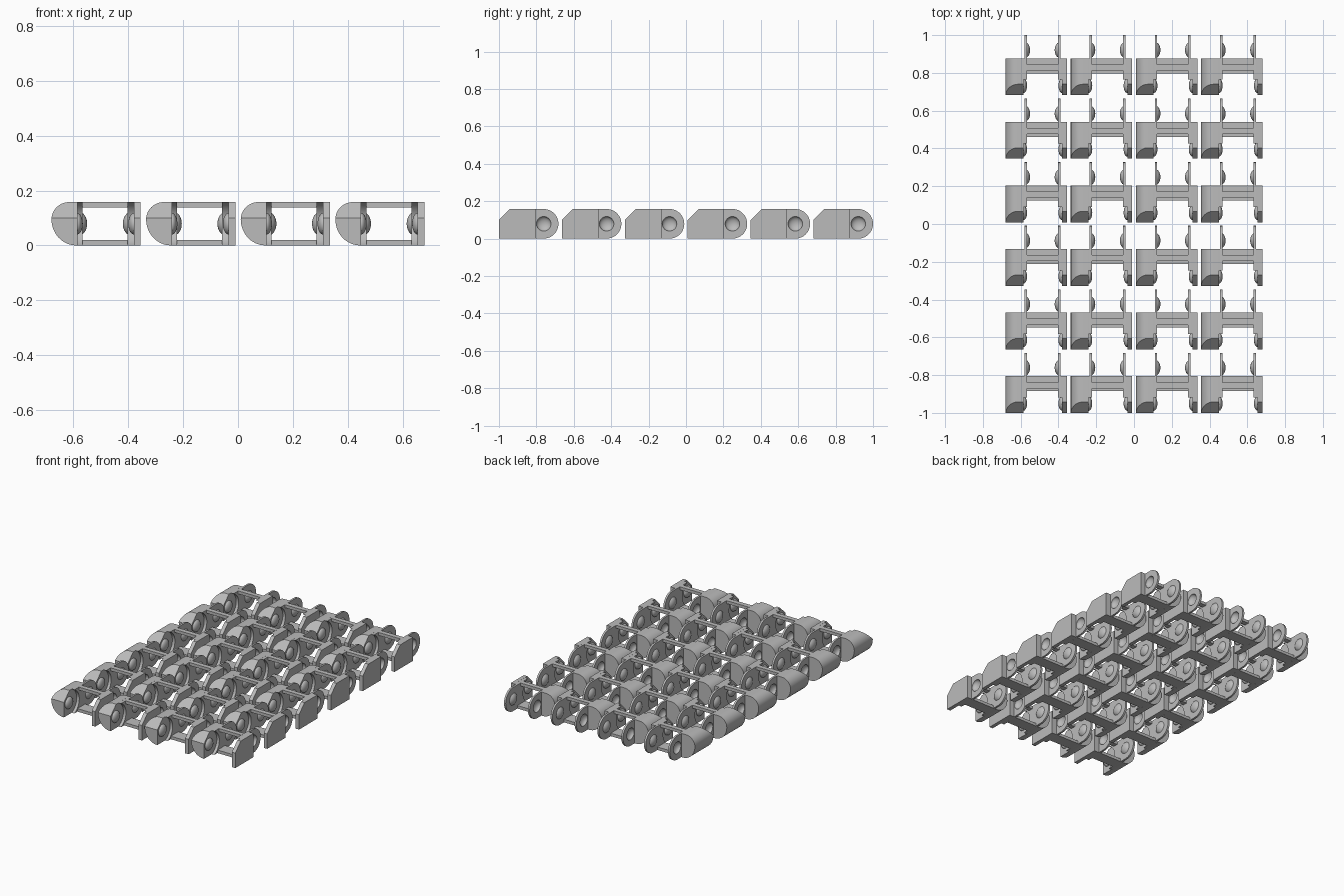
import bpy, bmesh, math
from mathutils import Vector, Matrix

cube = bpy.data.objects.get("Cube")
if cube:
    bpy.data.objects.remove(cube)

# Sizes of one link
W, L, H = 0.325, 0.318, 0.158
PITCH_X, PITCH_Y = 0.345, 0.3364
ORIGIN = Vector((-0.68, -1.0, 0))
MID = H / 2
FRONT_Y, REAR_Y = 0.05, L - MID
BODY_BACK = 0.195
CHAMFER_Z, CHAMFER_Y = 0.1, 0.058

grey = bpy.data.materials.new("plain grey")
grey.use_nodes = True
COLOUR = (0.5, 0.5, 0.5, 1)
grey.diffuse_color = COLOUR
grey.node_tree.nodes["Principled BSDF"].inputs["Base Color"].default_value = COLOUR


def finish(name, bm):
    bmesh.ops.recalc_face_normals(bm, faces=bm.faces)
    mesh = bpy.data.meshes.new(name)
    bm.to_mesh(mesh)
    bm.free()
    mesh.materials.append(grey)
    ob = bpy.data.objects.new(name, mesh)
    ob.location = ORIGIN
    bpy.context.collection.objects.link(ob)
    return ob


def prism(points, axis, start, end):
    """Extrude a flat outline along x (outline in y, z) or y (outline in x, z)."""
    bm = bmesh.new()
    place = (lambda a, b: (start, a, b)) if axis == "x" else (lambda a, b: (a, start, b))
    face = bm.faces.new([bm.verts.new(place(a, b)) for a, b in points])
    new = bmesh.ops.extrude_face_region(bm, geom=[face])["geom"]
    step = Vector((end - start, 0, 0)) if axis == "x" else Vector((0, end - start, 0))
    bmesh.ops.translate(bm, vec=step, verts=[v for v in new if isinstance(v, bmesh.types.BMVert)])
    return bm


def cut(bm, point, normal):
    """Slice away everything on the normal side and close the hole."""
    res = bmesh.ops.bisect_plane(bm, geom=bm.verts[:] + bm.edges[:] + bm.faces[:],
                                 plane_co=point, plane_no=normal, clear_outer=True)
    edges = [e for e in res["geom_cut"] if isinstance(e, bmesh.types.BMEdge)]
    bmesh.ops.contextual_create(bm, geom=edges)


def ball(x, y, radius, depth):
    """Sphere flattened along x, with its poles on the hinge axis."""
    bm = bmesh.new()
    bmesh.ops.create_uvsphere(bm, u_segments=32, v_segments=16, radius=radius)
    bmesh.ops.rotate(bm, matrix=Matrix.Rotation(math.pi / 2, 3, "Y"), verts=bm.verts)
    bmesh.ops.scale(bm, vec=(depth / radius, 1, 1), verts=bm.verts)
    bmesh.ops.translate(bm, vec=(x, y, MID), verts=bm.verts)
    return bm


def arc(cx, cz, rx, rz, a0, a1, n=12):
    angles = [math.radians(a0 + (a1 - a0) * i / n) for i in range(n + 1)]
    return [(cx + rx * math.cos(a), cz + rz * math.sin(a)) for a in angles]


def subtract(ob, cutter):
    mod = ob.modifiers.new("dimple", "BOOLEAN")
    mod.operation, mod.solver, mod.object = "DIFFERENCE", "EXACT", cutter
    with bpy.context.temp_override(object=ob, active_object=ob):
        bpy.ops.object.modifier_apply(modifier=mod.name)


parts = []

# Rounded nose block with a chamfered front
nose = arc(0.065, 0.095, 0.065, H - 0.095, 90, 180) + arc(0.09, 0.095, 0.09, 0.095, 180, 270)[1:]
bm = prism(nose + [(0.094, 0), (0.094, H)], "y", 0, BODY_BACK)
cut(bm, (0, 0, CHAMFER_Z), (0, -(H - CHAMFER_Z), CHAMFER_Y))
parts.append(finish("nose_block", bm))

# Flat side wall with the same chamfer
wall = [(0, 0), (0, CHAMFER_Z), (CHAMFER_Y, H), (BODY_BACK, H), (BODY_BACK, 0)]
parts.append(finish("side_wall", prism(wall, "x", 0.3, W)))

# Shoulders, hollowed in front to clear the neighbouring tab
hollow = arc(FRONT_Y, MID, 0.085, 0.085, -68, 68, 20)
shoulder = hollow + [(BODY_BACK, H), (BODY_BACK, 0)]
parts.append(finish("nose_shoulder", prism(shoulder, "x", 0.094, 0.1)))
parts.append(finish("wall_shoulder", prism(shoulder, "x", 0.29, 0.3)))

# Upper and lower cross bars
for name, y0, y1, z0, z1 in (("upper_bar", 0.13, 0.162, H - 0.02, H),
                             ("lower_bar", 0.115, BODY_BACK, 0, 0.02)):
    parts.append(finish(name, prism([(y0, z0), (y0, z1), (y1, z1), (y1, z0)], "x", 0.11, 0.28)))

# Rear tabs: dimpled outside, domed inside
tab = hollow + arc(REAR_Y, MID, MID, MID, 90, -90, 24)
for side, outer, inward in (("right", 0.1, 1), ("left", 0.29, -1)):
    plate = finish(side + "_rear_tab", prism(tab, "x", outer, outer + inward * 0.013))
    bm = ball(outer, REAR_Y, 0.043, 0.03)
    cut(bm, (outer + inward * 0.012, 0, 0), (-inward, 0, 0))
    dome = finish(side + "_rear_dome", bm)
    cutter = finish("dimple_cutter", ball(outer, REAR_Y, 0.039, 0.025))
    cutter.hide_render = True
    bpy.context.view_layer.update()
    for ob in (plate, dome):
        subtract(ob, cutter)
    bpy.data.objects.remove(cutter)
    parts += [plate, dome]

# Front pivots on the inner faces of the nose and wall
for side, x in (("right", 0.094), ("left", 0.3)):
    parts.append(finish(side + "_front_pivot", ball(x, FRONT_Y, 0.039, 0.02)))

# Smooth the curves, then repeat the link over the sheet
bpy.ops.object.select_all(action="DESELECT")
for ob in parts:
    ob.select_set(True)
bpy.context.view_layer.objects.active = parts[0]
bpy.ops.object.shade_smooth_by_angle(angle=math.radians(30))
for ob in parts:
    for count, offset in ((4, (PITCH_X, 0, 0)), (6, (0, PITCH_Y, 0))):
        mod = ob.modifiers.new("repeat", "ARRAY")
        mod.count = count
        mod.use_relative_offset = False
        mod.use_constant_offset = True
        mod.constant_offset_displace = offset
